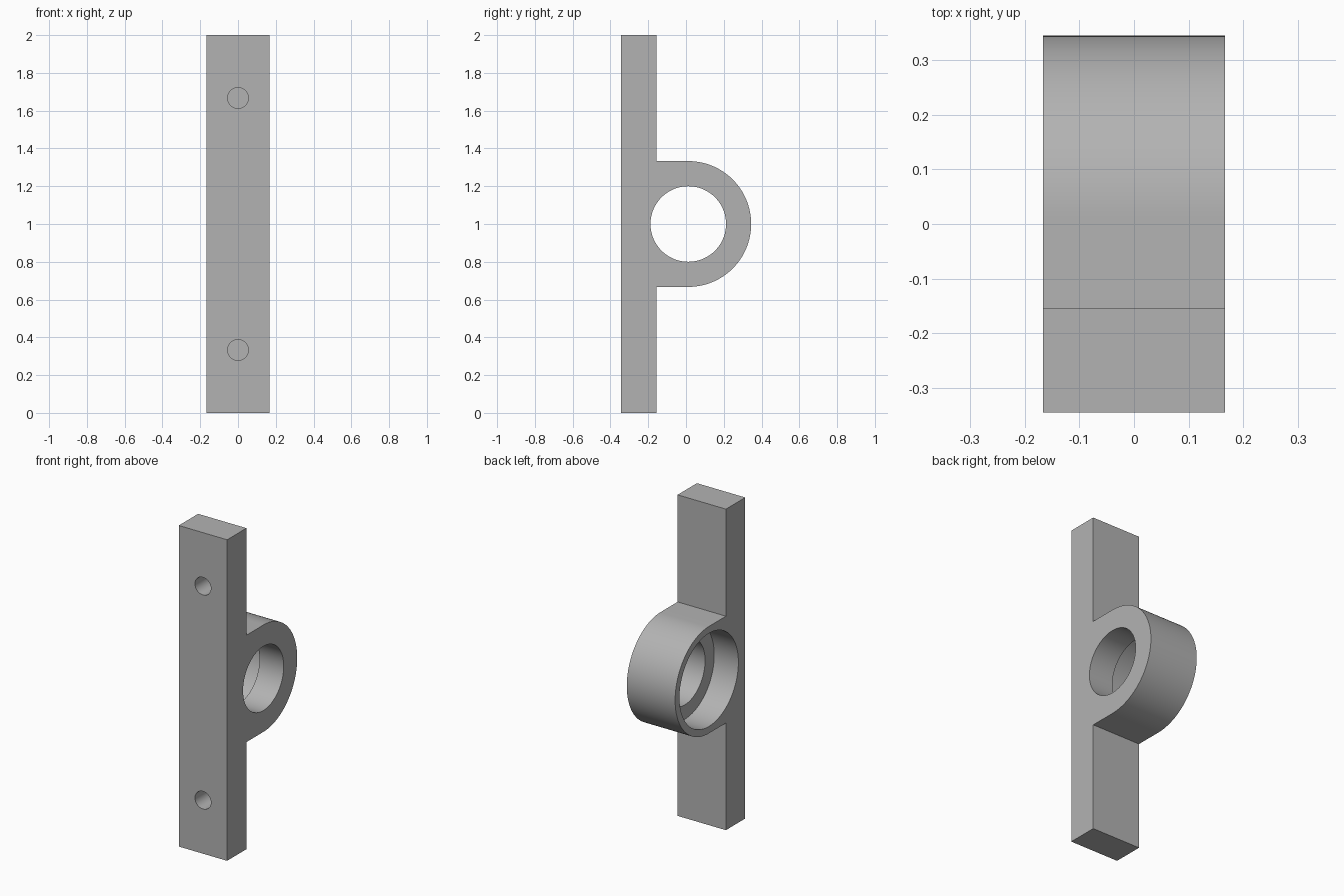
import bpy, bmesh, math
from mathutils import Matrix, Vector

if "Cube" in bpy.data.objects:
    bpy.data.objects.remove(bpy.data.objects["Cube"])

W = 0.333                    # width along x
FRONT, BACK = -0.345, -0.155 # bar faces along y
R = 0.333                    # boss outer radius
CY, CZ = 0.012, 1.0          # boss axis

grey = bpy.data.materials.new("plain_grey")
grey.use_nodes = True
colour = (0.45, 0.45, 0.45, 1)
grey.diffuse_color = colour
grey.node_tree.nodes["Principled BSDF"].inputs["Base Color"].default_value = colour


def add_object(name, bm):
    mesh = bpy.data.meshes.new(name)
    bmesh.ops.recalc_face_normals(bm, faces=bm.faces)
    bm.to_mesh(mesh)
    bm.free()
    mesh.materials.append(grey)
    obj = bpy.data.objects.new(name, mesh)
    bpy.context.collection.objects.link(obj)
    return obj


def cylinder(name, radius, start, end, segments):
    """Capped cylinder running from start to end."""
    axis = Vector(end) - Vector(start)
    middle = (Vector(start) + Vector(end)) / 2
    turn = axis.to_track_quat('Z', 'Y').to_matrix().to_4x4()
    bm = bmesh.new()
    bmesh.ops.create_cone(bm, cap_ends=True, segments=segments, radius1=radius,
                          radius2=radius, depth=axis.length,
                          matrix=Matrix.Translation(middle) @ turn)
    return add_object(name, bm)


# Side profile: mounting bar with a rounded bearing boss on its back
profile = [(FRONT, 0), (BACK, 0), (BACK, CZ - R)]
steps = 64
for i in range(steps + 1):
    a = math.pi * (i / steps - 0.5)
    profile.append((CY + R * math.cos(a), CZ + R * math.sin(a)))
profile += [(BACK, CZ + R), (BACK, 2), (FRONT, 2)]

bm = bmesh.new()
face = bm.faces.new([bm.verts.new((-W / 2, y, z)) for y, z in profile])
extruded = bmesh.ops.extrude_face_region(bm, geom=[face])
moved = [v for v in extruded["geom"] if isinstance(v, bmesh.types.BMVert)]
bmesh.ops.translate(bm, verts=moved, vec=(W, 0, 0))
bracket = add_object("bearing_bracket", bm)

# Through bore, wider bearing seat on the right, blind screw holes in front
cutters = [
    cylinder("bore_cutter", 0.2, (-0.3, CY, CZ), (0.3, CY, CZ), 96),
    cylinder("seat_cutter", 0.29, (-0.3, CY, CZ), (0, CY, CZ), 96),
]
for z in (1 / 3, 5 / 3):
    cutters.append(cylinder("screw_hole_cutter", 0.055, (0, FRONT - 0.1, z),
                            (0, FRONT + 0.167, z), 48))

bpy.context.view_layer.objects.active = bracket
for cutter in cutters:
    cutter.hide_render = True
    cut = bracket.modifiers.new(cutter.name, 'BOOLEAN')
    cut.operation = 'DIFFERENCE'
    cut.solver = 'EXACT'
    cut.object = cutter
    bpy.ops.object.modifier_apply(modifier=cut.name)
    bpy.data.objects.remove(cutter)

# Smooth the round walls, keep the machined edges sharp
bpy.ops.object.select_all(action='DESELECT')
bracket.select_set(True)
bpy.ops.object.shade_smooth_by_angle(angle=math.radians(30))
